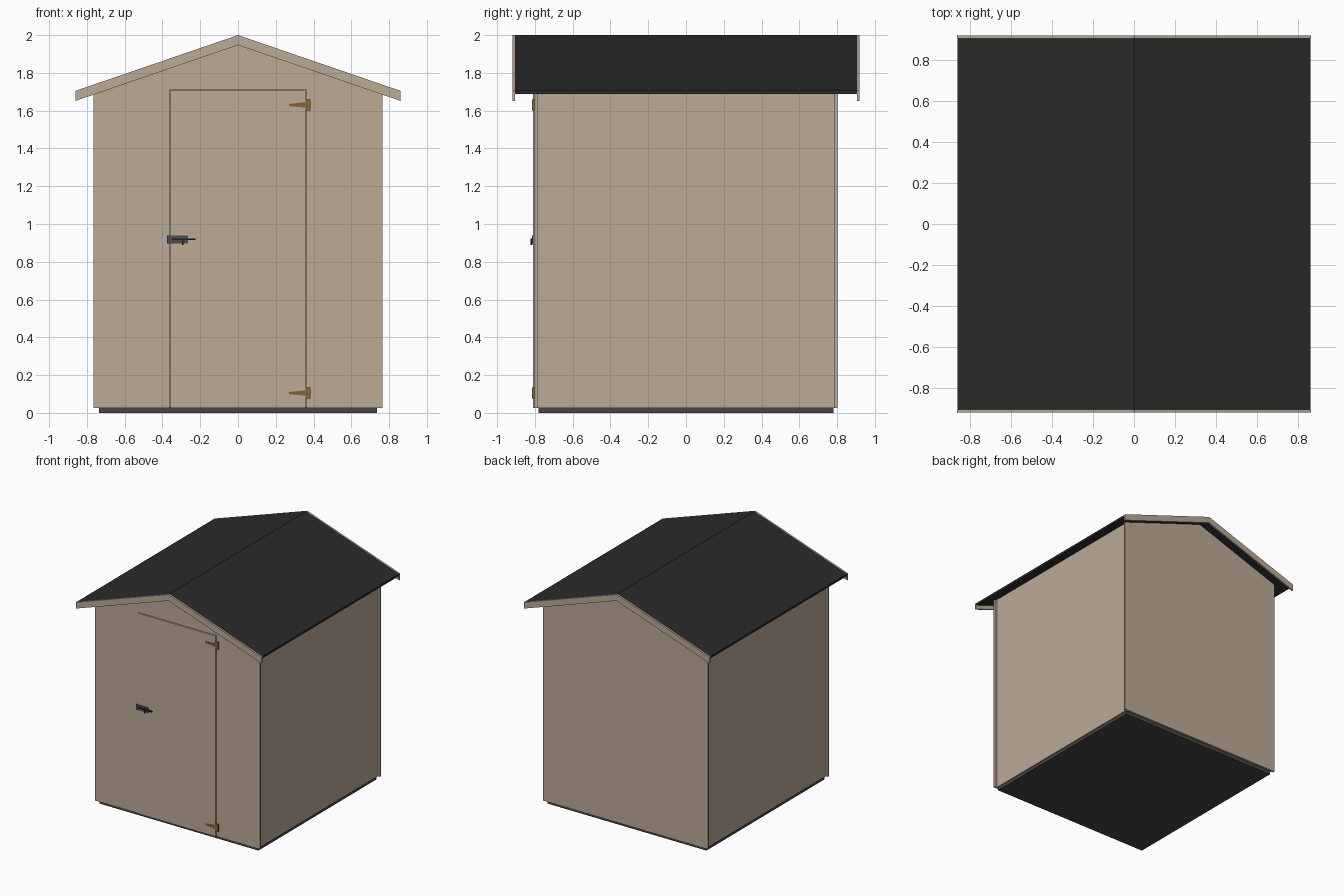
import bpy, bmesh

if "Cube" in bpy.data.objects:
    bpy.data.objects.remove(bpy.data.objects["Cube"])

def material(name, rgb):
    m = bpy.data.materials.new(name)
    m.diffuse_color = (*rgb, 1)
    m.use_nodes = True
    m.node_tree.nodes["Principled BSDF"].inputs["Base Color"].default_value = m.diffuse_color
    return m

TAN = material("tan timber", (0.50, 0.405, 0.305))
FELT = material("black felt", (0.024, 0.024, 0.024))
BASE = material("dark grey base", (0.065, 0.060, 0.058))
BRASS = material("brass brown", (0.22, 0.13, 0.05))
STEEL = material("dark steel", (0.075, 0.075, 0.08))
BLACK = material("black bolt", (0.015, 0.015, 0.015))

SLOPE = 0.343
RIDGE = 2.0
def roof_z(x, drop=0.0):
    return RIDGE - drop - SLOPE * abs(x)

def prism(name, pts, y0, y1, mat):
    """Extrude an x-z outline between two y values."""
    bm = bmesh.new()
    face = bm.faces.new([bm.verts.new((x, y0, z)) for x, z in pts])
    ext = bmesh.ops.extrude_face_region(bm, geom=[face])
    verts = [g for g in ext["geom"] if isinstance(g, bmesh.types.BMVert)]
    bmesh.ops.translate(bm, verts=verts, vec=(0, y1 - y0, 0))
    bmesh.ops.recalc_face_normals(bm, faces=bm.faces)
    me = bpy.data.meshes.new(name)
    bm.to_mesh(me)
    bm.free()
    me.materials.append(mat)
    ob = bpy.data.objects.new(name, me)
    bpy.context.collection.objects.link(ob)
    return ob

def box(name, x0, x1, y0, y1, z0, z1, mat):
    return prism(name, [(x0, z0), (x1, z0), (x1, z1), (x0, z1)], y0, y1, mat)

# base and gable walls
W, D, Z0 = 0.765, 0.803, 0.026
T = 0.018   # roof thickness measured vertically
box("floor_base", -0.737, 0.737, -0.782, 0.782, 0, 0.03, BASE)
top = [(W, roof_z(W, T)), (0, roof_z(0, T)), (-W, roof_z(W, T))]
prism("back_wall", [(-W, Z0), (W, Z0)] + top, D - 0.016, D, TAN)
DX, DZ = 0.362, 1.71   # door opening
prism("front_wall", [(DX, Z0), (W, Z0)] + top +
      [(-W, Z0), (-DX, Z0), (-DX, DZ), (DX, DZ)], -D, -D + 0.016, TAN)

# door, sitting slightly proud in its opening
g = 0.004
box("door", -DX + g, DX - g, -D - 0.006, -D + 0.012, Z0, DZ - g, TAN)

# side walls, set in from the gable ends, and roof slopes
for s, side in ((-1, "left"), (1, "right")):
    prism(side + "_wall",
          [(s * 0.727, Z0), (s * 0.745, Z0), (s * 0.745, roof_z(0.745, T)),
           (s * 0.727, roof_z(0.727, T))], -D + 0.016, D - 0.016, TAN)
    prism(side + "_roof",
          [(0, RIDGE), (s * 0.858, roof_z(0.858)), (s * 0.858, roof_z(0.858, T)),
           (0, RIDGE - T)], -0.906, 0.906, FELT)

# barge boards on both gables
X = 0.86
for s, end in ((-1, "front"), (1, "back")):
    prism(end + "_barge_board",
          [(0, RIDGE), (X, roof_z(X)), (X, roof_z(X, 0.053)), (0, RIDGE - 0.053),
           (-X, roof_z(X, 0.053)), (-X, roof_z(X))], s * 0.905, s * 0.918, TAN)

# tee hinges
for z, pos in ((1.63, "upper"), (0.105, "lower")):
    prism(pos + "_hinge",
          [(0.385, z - 0.03), (0.385, z + 0.03), (0.357, z + 0.03), (0.357, z + 0.014),
           (0.27, z + 0.006), (0.27, z - 0.006), (0.357, z - 0.014), (0.357, z - 0.03)],
          -D - 0.011, -D, BRASS)

# sliding bolt latch
box("latch_plate", -0.375, -0.265, -D - 0.012, -D, 0.896, 0.94, STEEL)
box("latch_bolt", -0.35, -0.225, -D - 0.019, -D - 0.009, 0.914, 0.924, BLACK)
box("latch_knob", -0.296, -0.288, -D - 0.019, -D - 0.009, 0.89, 0.914, BLACK)
